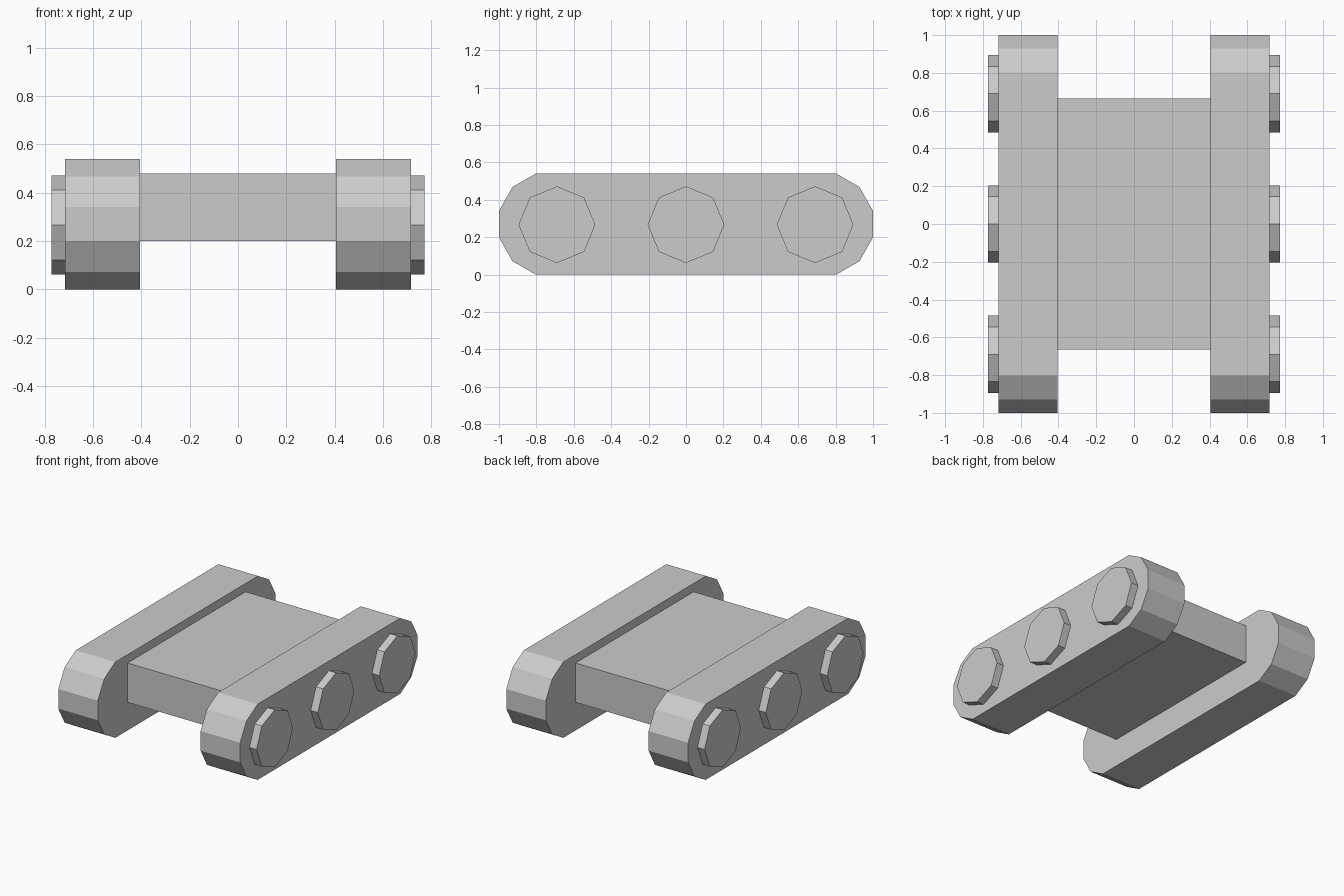
import bpy
import bmesh
from math import cos, sin, pi

cube = bpy.data.objects.get("Cube")
if cube:
    bpy.data.objects.remove(cube, do_unlink=True)

grey = bpy.data.materials.new("light_grey")
grey.use_nodes = True
colour = (0.6, 0.6, 0.6, 1)
grey.diffuse_color = colour
grey.node_tree.nodes["Principled BSDF"].inputs["Base Color"].default_value = colour


def extrude_along_x(name, outline, x0, x1):
    """Flat-shaded prism with a (y, z) outline, spanning x0 to x1."""
    bm = bmesh.new()
    face = bm.faces.new([bm.verts.new((x0, y, z)) for y, z in outline])
    moved = bmesh.ops.extrude_face_region(bm, geom=[face], use_keep_orig=True)["geom"]
    verts = [v for v in moved if isinstance(v, bmesh.types.BMVert)]
    bmesh.ops.translate(bm, verts=verts, vec=(x1 - x0, 0, 0))
    bmesh.ops.recalc_face_normals(bm, faces=bm.faces)
    mesh = bpy.data.meshes.new(name)
    bm.to_mesh(mesh)
    bm.free()
    mesh.materials.append(grey)
    obj = bpy.data.objects.new(name, mesh)
    bpy.context.collection.objects.link(obj)


# Central hull between the tracks
extrude_along_x("hull", [(-0.665, 0.2), (0.665, 0.2), (0.665, 0.48), (-0.665, 0.48)],
                -0.406, 0.406)

# Faceted track outline: rounded ends, straight top and bottom
axle = 0.27
quarter = [(1.0, 0.07), (0.928, 0.198), (0.803, 0.27)]
upper = quarter + [(-y, z) for y, z in reversed(quarter)]
track = [(y, axle + z) for y, z in upper] + [(-y, axle - z) for y, z in upper]

# Tracks with three octagonal wheels each
for side, s in (("left", 1), ("right", -1)):
    extrude_along_x(f"{side}_track", track, s * 0.405, s * 0.717)
    for place, y in (("front", -0.69), ("middle", 0), ("rear", 0.69)):
        octagon = [(y + 0.205 * cos(i * pi / 4), 0.267 + 0.205 * sin(i * pi / 4))
                   for i in range(8)]
        extrude_along_x(f"{side}_{place}_wheel", octagon, s * 0.7, s * 0.773)
